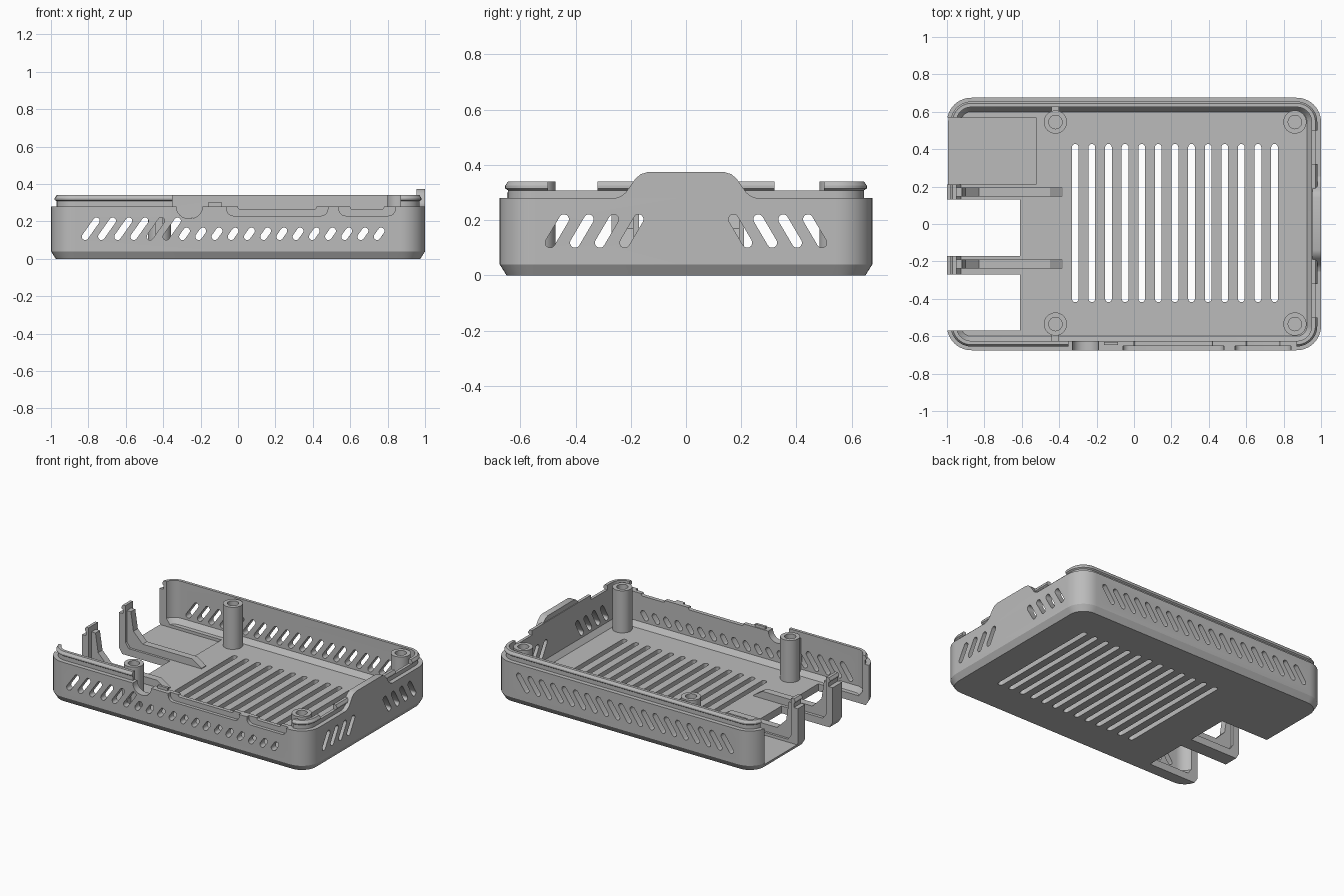
import bpy, bmesh, math
from mathutils import Vector

if "Cube" in bpy.data.objects:
    bpy.data.objects.remove(bpy.data.objects["Cube"])

HX, HY = 1.0, 0.675      # half length and half width
FLOOR = 0.05             # top of the floor

grey = bpy.data.materials.new("light grey plastic")
grey.use_nodes = True
COLOR = (0.5, 0.5, 0.5, 1)
grey.diffuse_color = COLOR
grey.node_tree.nodes["Principled BSDF"].inputs["Base Color"].default_value = COLOR


def finish(name, bm):
    bmesh.ops.recalc_face_normals(bm, faces=bm.faces)
    mesh = bpy.data.meshes.new(name)
    bm.to_mesh(mesh)
    bm.free()
    mesh.materials.append(grey)
    ob = bpy.data.objects.new(name, mesh)
    bpy.context.collection.objects.link(ob)
    return ob


def add_prism(bm, profile, axis, lo, hi):
    """Extrude a 2D profile along an axis, from lo to hi."""
    def place(u, v, w):
        return {"x": (w, u, v), "y": (u, w, v), "z": (u, v, w)}[axis]
    a = [bm.verts.new(place(u, v, lo)) for u, v in profile]
    b = [bm.verts.new(place(u, v, hi)) for u, v in profile]
    n = len(a)
    for i in range(n):
        bm.faces.new((a[i], a[(i + 1) % n], b[(i + 1) % n], b[i]))
    bm.faces.new(a)
    bm.faces.new(b)


def rect(u0, u1, v0, v1):
    return [(u0, v0), (u1, v0), (u1, v1), (u0, v1)]


def stadium(p, q, r, n=8):
    """Rounded slot outline from p to q."""
    d = Vector(q) - Vector(p)
    t = math.atan2(d.y, d.x)
    out = []
    for c, start in ((q, t - math.pi / 2), (p, t + math.pi / 2)):
        for i in range(n + 1):
            a = start + math.pi * i / n
            out.append((c[0] + r * math.cos(a), c[1] + r * math.sin(a)))
    return out


def rounded(u0, u1, v0, v1, r, n=6):
    """Rectangle with its two lower corners rounded."""
    out = [(u1, v1), (u0, v1)]
    for cx, start in ((u0 + r, math.pi), (u1 - r, 1.5 * math.pi)):
        for i in range(n + 1):
            a = start + math.pi / 2 * i / n
            out.append((cx + r * math.cos(a), v0 + r + r * math.sin(a)))
    return out


def ring(inset, z, n=10):
    """Rounded outline of the tray, moved inwards by inset."""
    r = max(0.13 - inset, 0.03)
    x, y = HX - inset - r, HY - inset - r
    pts = []
    for k, (sx, sy) in enumerate(((1, 1), (-1, 1), (-1, -1), (1, -1))):
        for i in range(n + 1):
            a = math.pi / 2 * (k + i / n)
            pts.append((sx * x + r * math.cos(a), sy * y + r * math.sin(a), z))
    return pts


def boolean(ob, prisms, operation="DIFFERENCE"):
    """Apply each prism to the object in turn, then drop the helpers."""
    helpers = []
    for args in prisms:
        bm = bmesh.new()
        add_prism(bm, *args)
        cutter = finish("cutter", bm)
        cutter.hide_render = True
        helpers.append(cutter)
        mod = ob.modifiers.new("cut", "BOOLEAN")
        mod.operation, mod.solver, mod.object = operation, "EXACT", cutter
    deps = bpy.context.evaluated_depsgraph_get()
    mesh = bpy.data.meshes.new_from_object(ob.evaluated_get(deps))
    ob.modifiers.clear()
    ob.data = mesh
    for h in helpers:
        bpy.data.objects.remove(h)


# Tray: outer chamfer, wall, beaded lip, then down the inside to the floor
bm = bmesh.new()
levels = [(0.025, 0), (0, 0.04), (0, 0.28), (0.03, 0.28), (0.03, 0.308), (0.02, 0.315),
          (0.02, 0.325), (0.03, 0.34), (0.05, 0.34), (0.05, 0.085), (0.075, FLOOR)]
loops = [[bm.verts.new(p) for p in ring(*lv)] for lv in levels]
for a, b in zip(loops, loops[1:]):
    for i in range(len(a)):
        j = (i + 1) % len(a)
        bm.faces.new((a[i], a[j], b[j], b[i]))
bm.faces.new(loops[0])
bm.faces.new(loops[-1])
tray = finish("tray", bm)

cuts = []
# Open end: two notches through the floor and a shallow card recess
for y0, y1 in ((-0.57, -0.27), (-0.17, 0.13)):
    cuts.append((rect(-1.1, -0.61, y0, y1), "z", -0.1, 0.5))
cuts.append((rect(-1.1, -0.525, 0.21, 0.57), "z", 0.03, 0.5))
# Lip removed along the front ports and beside the raised end panel
cuts.append((rect(-0.35, 0.87, 0.28, 0.5), "y", -0.8, -0.58))
for s in (-1, 1):
    y0, y1 = sorted((s * 0.32, s * 0.5))
    cuts.append((rect(y0, y1, 0.308, 0.5), "x", 0.93, 1.1))
# Front ports: a round notch, and two pockets with a shallower opening behind
cuts.append((rounded(-0.33, -0.19, 0.215, 0.5, 0.065), "y", -0.8, -0.6))
for x0, x1 in ((-0.06, 0.48), (0.54, 0.84)):
    cuts.append((rounded(x0, x1, 0.23, 0.5, 0.035), "y", -0.8, -0.652))
    cuts.append((rounded(x0 + 0.06, x1 - 0.06, 0.265, 0.5, 0.012), "y", -0.8, -0.58))
# Slanted vents in the long walls; short ones below the ports
for k in range(19):
    x = -0.787 + 0.0867 * k
    low, high = (x - 0.03, 0.118), (x + 0.03, 0.203)
    cuts.append((stadium(low, high, 0.018), "y", 0.58, 0.8))
    if k > 5:
        high = (x - 0.008, 0.149)
    cuts.append((stadium(low, high, 0.018), "y", -0.8, -0.58))
# Mirrored vents in the end wall
for s in (-1, 1):
    for k in range(4):
        y = 0.197 + 0.09 * k
        cuts.append((stadium((s * (y + 0.025), 0.118), (s * (y - 0.025), 0.203), 0.018),
                     "x", 0.9, 1.1))
# Long floor vents
for k in range(13):
    x = -0.314 + 0.0888 * k
    cuts.append((stadium((x, -0.4), (x, 0.41), 0.018), "z", -0.1, 0.2))
boolean(tray, cuts)

# Raised panel on the end wall
half = [(0.255, 0.28), (0.235, 0.287), (0.218, 0.3), (0.185, 0.348), (0.165, 0.366), (0.14, 0.374)]
hump = half + [(-y, z) for y, z in reversed(half)]
bm = bmesh.new()
add_prism(bm, hump, "x", 0.955, HX)
end_panel = finish("end_panel", bm)

# Small tab above the front wall
bm = bmesh.new()
add_prism(bm, rect(-0.16, -0.085, 0.27, 0.3), "y", -0.648, -0.63)
front_tab = finish("front_tab", bm)

# Guide ribs with a sloped foot and a brace against the end post
brace = [(-0.96, 0.04), (-0.38, 0.04), (-0.38, 0.055), (-0.45, 0.1), (-0.83, 0.1),
         (-0.9, 0.17), (-0.92, 0.3), (-0.96, 0.3)]
parts = [tray, end_panel, front_tab]
for name, y in (("back_guide_rib", 0.17), ("front_guide_rib", -0.215)):
    bm = bmesh.new()
    add_prism(bm, brace, "y", y - 0.024, y + 0.024)
    parts.append(finish(name, bm))

# Hollow screw pillars, with a web to the wall on the inner pair
for x, xname in ((-0.42, "right"), (0.86, "left")):
    for y, yname in ((0.545, "back"), (-0.535, "front")):
        bm = bmesh.new()
        add_prism(bm, stadium((x, y), (x, y), 0.062, 16), "z", 0.03, 0.34)
        bmesh.ops.remove_doubles(bm, verts=bm.verts, dist=1e-5)
        pillar = finish(f"{yname}_{xname}_pillar", bm)
        boolean(pillar, [(stadium((x, y), (x, y + 1e-4), 0.036, 12), "z", 0.1, 0.5)])
        parts.append(pillar)
        if xname == "right":
            s = 1 if y > 0 else -1
            bm = bmesh.new()
            add_prism(bm, rect(x - 0.02, x + 0.02, *sorted((y + s * 0.055, s * 0.635))),
                      "z", 0.04, 0.3)
            parts.append(finish(f"{yname}_pillar_web", bm))

# Smooth the rounded parts, keep edges sharp
bpy.ops.object.select_all(action="DESELECT")
for ob in parts:
    ob.select_set(True)
bpy.context.view_layer.objects.active = tray
bpy.ops.object.shade_smooth_by_angle(angle=math.radians(25))
